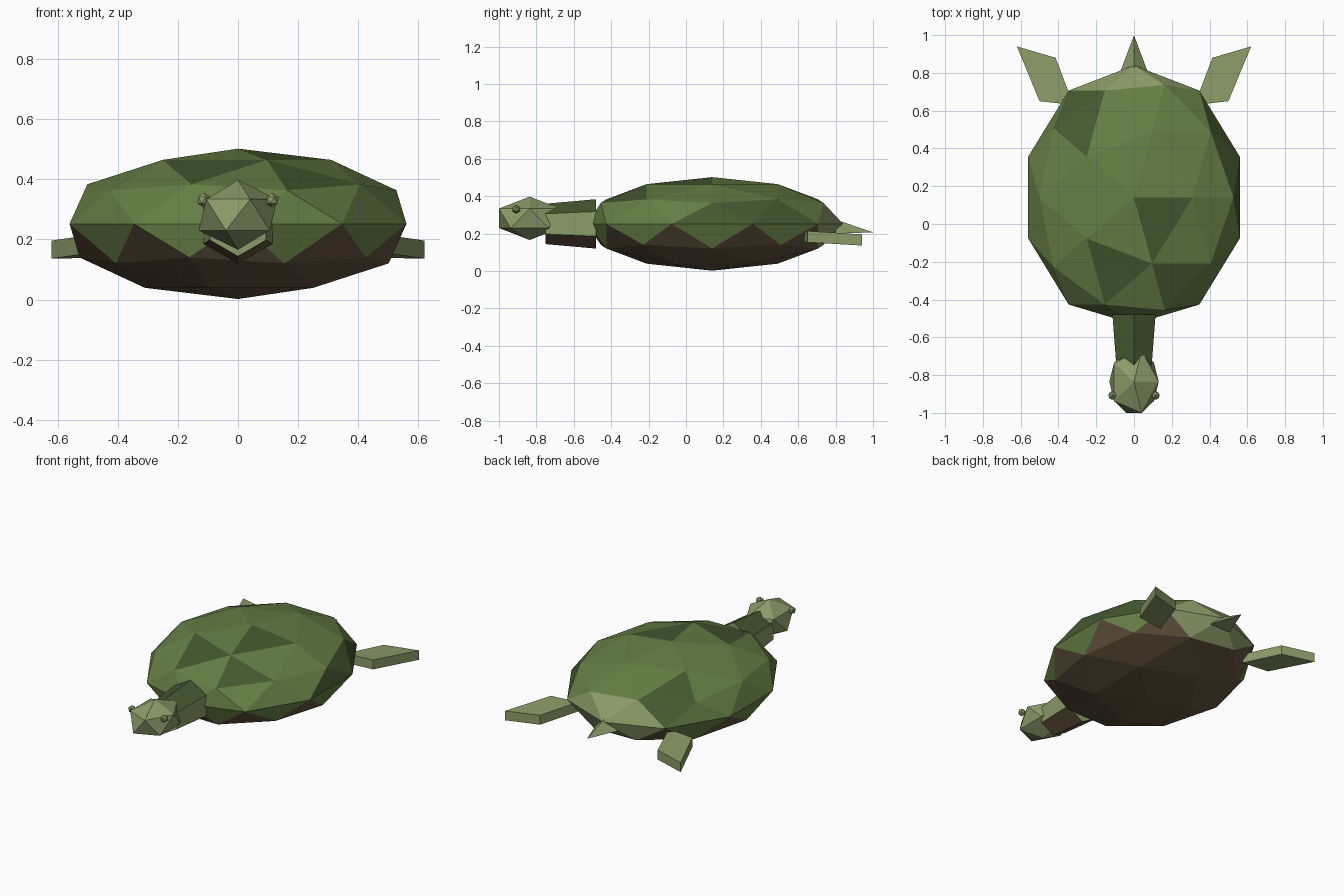
import bpy, bmesh
from mathutils import Vector, Matrix

if "Cube" in bpy.data.objects:
    bpy.data.objects.remove(bpy.data.objects["Cube"])


def material(name, rgb):
    m = bpy.data.materials.new(name)
    m.diffuse_color = (*rgb, 1)
    m.use_nodes = True
    m.node_tree.nodes["Principled BSDF"].inputs["Base Color"].default_value = m.diffuse_color
    return m


GREEN = material("shell_green", (0.13, 0.21, 0.06))
DARK = material("dark_green", (0.06, 0.10, 0.03))
BROWN = material("belly_brown", (0.13, 0.09, 0.05))
SKIN = material("skin_green", (0.26, 0.33, 0.14))


def finish(name, bm, *mats):
    bmesh.ops.recalc_face_normals(bm, faces=bm.faces)
    me = bpy.data.meshes.new(name)
    bm.to_mesh(me)
    bm.free()
    for m in mats:
        me.materials.append(m)
    ob = bpy.data.objects.new(name, me)
    bpy.context.collection.objects.link(ob)
    return ob


def ball(center, size, subdivisions):
    bm = bmesh.new()
    mat = Matrix.Translation(center) @ Matrix.Diagonal((*size, 1))
    bmesh.ops.create_icosphere(bm, subdivisions=subdivisions, radius=1, matrix=mat)
    return bm


# Shell: flattened icosphere, brown belly, two-tone green back
bm = ball((0, 0.14, 0.252), (0.589, 0.70, 0.25), 2)
front = min(bm.verts, key=lambda v: v.co.y)
back = max(bm.verts, key=lambda v: v.co.y)
for f in bm.faces:
    if f.calc_center_median().z < 0.19:
        f.material_index = 2
upper = [f for f in bm.faces if f.calc_center_median().z > 0.27]
for x, y in [(0.14, 0.02), (-0.1, -0.25), (0.2, -0.28), (-0.27, 0.5),
             (-0.28, 0.63), (0.48, 0.3), (0.42, 0.55), (0.5, 0.1)]:
    p = Vector((x, y))
    f = min(upper, key=lambda f: (f.calc_center_median().xy - p).length)
    f.material_index = 1
for f in back.link_faces:
    f.material_index = 3
front.co.y = -0.53
finish("shell", bm, GREEN, DARK, BROWN, SKIN)

# Neck: tapered hexagonal tube along y
bm = bmesh.new()
place = Matrix.Translation((0, -0.615, 0.252)) @ Matrix.Rotation(1.5707963, 4, 'X')
bmesh.ops.create_cone(bm, cap_ends=True, segments=6, radius1=0.132, radius2=0.108,
                      depth=0.27, matrix=place)
bm.normal_update()
for f in bm.faces:
    if abs(f.normal.y) < 0.5 and abs(f.normal.z) > 0.3:
        f.material_index = 1 if f.normal.z > 0 else 2
finish("neck", bm, SKIN, DARK, BROWN)

# Head and eyes
finish("head", ball((0, -0.836, 0.282), (0.146, 0.193, 0.116), 1), SKIN)
for side, label in ((-1, "left"), (1, "right")):
    finish("eye_" + label, ball((side * 0.114, -0.908, 0.331), (0.024,) * 3, 1), SKIN)

# Rear flippers: slanted slabs
outline = [(0.32, 0.63), (0.50, 0.65), (0.62, 0.94), (0.415, 0.88)]
for side, label in ((-1, "left"), (1, "right")):
    bm = bmesh.new()
    rings = [[bm.verts.new((side * x, y, z0 - 0.06 * (y - 0.63)))
              for x, y in outline] for z0 in (0.155, 0.215)]
    for r in rings:
        bm.faces.new(r)
    for i in range(4):
        j = (i + 1) % 4
        bm.faces.new((rings[0][i], rings[0][j], rings[1][j], rings[1][i]))
    finish("flipper_" + label, bm, SKIN)

# Tail: three-sided spike
bm = bmesh.new()
a, b, c, tip = [bm.verts.new(p) for p in
                ((-0.075, 0.80, 0.20), (0.075, 0.80, 0.20), (0, 0.80, 0.275), (0, 1.0, 0.207))]
for tri in ((a, b, c), (a, b, tip), (b, c, tip), (c, a, tip)):
    bm.faces.new(tri)
finish("tail", bm, SKIN)
